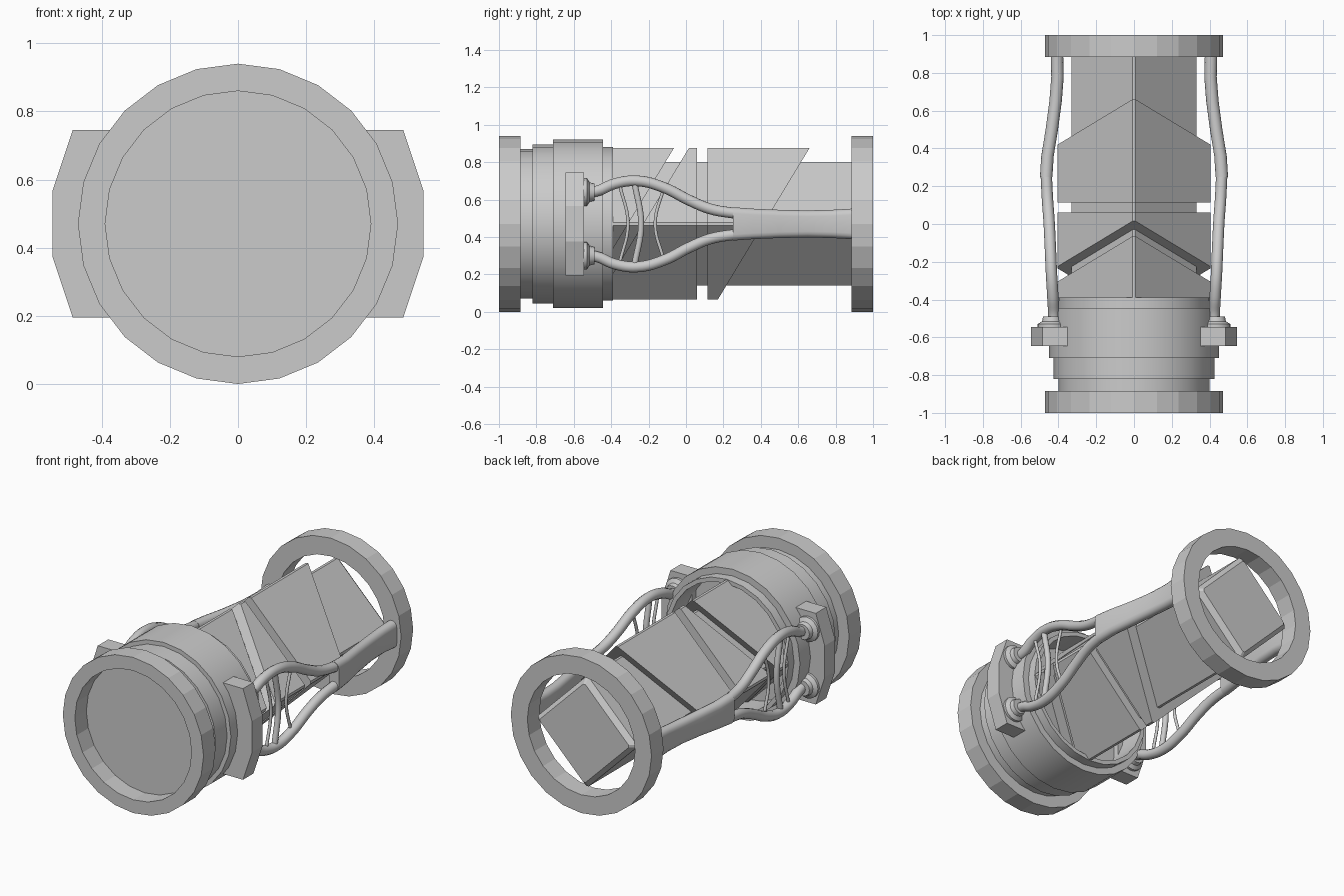
import bpy, bmesh
from math import sin, cos, pi

AXIS_Z = 0.47

cube = bpy.data.objects.get("Cube")
if cube:
    bpy.data.objects.remove(cube, do_unlink=True)


def loft(name, rings, closed=False, smooth=False):
    """Skin a list of equal-length point rings; cap the ends unless closed."""
    bm = bmesh.new()
    loops = [[bm.verts.new(p) for p in ring] for ring in rings]
    pairs = list(zip(loops, loops[1:]))
    if closed:
        pairs.append((loops[-1], loops[0]))
    else:
        bm.faces.new(loops[0])
        bm.faces.new(loops[-1])
    for a, b in pairs:
        n = len(a)
        for i in range(n):
            j = (i + 1) % n
            bm.faces.new((a[i], a[j], b[j], b[i]))
    bmesh.ops.recalc_face_normals(bm, faces=bm.faces)
    mesh = bpy.data.meshes.new(name)
    bm.to_mesh(mesh)
    bm.free()
    obj = bpy.data.objects.new(name, mesh)
    bpy.context.collection.objects.link(obj)
    if smooth:
        bpy.ops.object.select_all(action='DESELECT')
        obj.select_set(True)
        bpy.context.view_layer.objects.active = obj
        bpy.ops.object.shade_smooth_by_angle(angle=pi / 6)
    return obj


def lathe(name, profile, x=0, z=AXIS_Z, sides=24, **kw):
    """Turn a (radius, y) profile around an axis parallel to y."""
    turn = [2 * pi * i / sides for i in range(sides)]
    return loft(name, [[(x + r * sin(a), y, z + r * cos(a)) for a in turn]
                       for r, y in profile], **kw)


def diamond(r, y_at, chamfer=0.008):
    """Square section standing on its corner; y_at(height) gives a slanted end."""
    c, t = chamfer, r - chamfer
    pts = [(c, r), (r, c), (r, -c), (c, -r), (-c, -r), (-r, -c), (-r, c), (-c, r)]
    return [(x, y_at(h), AXIS_Z + h) for x, h in pts]


def flat(y):
    return lambda h: y


def slant(y):
    return lambda h: y + 0.605 * h


def tube(name, points, radius):
    """Round cable through the points."""
    curve = bpy.data.curves.new(name, 'CURVE')
    curve.dimensions = '3D'
    curve.bevel_depth = radius
    curve.bevel_resolution = 3
    curve.resolution_u = 6
    curve.use_fill_caps = True
    spline = curve.splines.new('BEZIER')
    spline.bezier_points.add(len(points) - 1)
    for bp, p in zip(spline.bezier_points, points):
        bp.co = p
        bp.handle_left_type = bp.handle_right_type = 'AUTO'
    obj = bpy.data.objects.new(name, curve)
    bpy.context.collection.objects.link(obj)


# End flanges
def flange(name, y0, y1, inner):
    lathe(name, [(0.47, y0), (0.47, y1), (inner, y1), (inner, y0)], closed=True)


flange("front_flange", -1, -0.885, 0.39)
flange("back_flange", 0.885, 1, 0.36)

# Stepped drum with an open back
lathe("drum", [(0.40, -0.89), (0.40, -0.82), (0.425, -0.82), (0.425, -0.71),
               (0.45, -0.71), (0.45, -0.445), (0.41, -0.445), (0.41, -0.39),
               (0.385, -0.39), (0.385, -0.58)], smooth=True)

# Square core and the slant-cut blocks around it
loft("core", [diamond(0.33, flat(-0.6)), diamond(0.33, flat(0.94)),
              diamond(0.295, flat(0.97))])
loft("front_block", [diamond(0.405, flat(-0.57)), diamond(0.405, slant(-0.31))])
loft("middle_block", [diamond(0.405, slant(-0.23)), diamond(0.405, flat(0.06))])
loft("back_block", [diamond(0.405, flat(0.115)), diamond(0.405, slant(0.415))])

# Cable route as (x, y, height from axis)
route = [(0.425, -0.56, 0.17), (0.425, -0.48, 0.175), (0.43, -0.38, 0.215),
         (0.437, -0.26, 0.23), (0.443, -0.12, 0.195), (0.45, 0.02, 0.125),
         (0.458, 0.13, 0.08), (0.465, 0.27, 0.055)]
# Sleeve stations as (x, y, half height)
sleeve = [(0.465, 0.25, 0.09), (0.458, 0.36, 0.082), (0.435, 0.5, 0.076),
          (0.415, 0.65, 0.073), (0.405, 0.78, 0.076), (0.408, 0.9, 0.083)]
# Thin wires as (end y, middle y, end height, radius)
wires = [(-0.355, -0.31, 0.21, 0.009), (-0.275, -0.24, 0.22, 0.017),
         (-0.12, -0.165, 0.19, 0.009)]


def stadium(x, y, half, r=0.033):
    """Round-ended upright section."""
    ring = []
    for i in range(16):
        a = pi * (i % 8) / 7 + (pi if i > 7 else 0)
        mid = half - r if i < 8 else r - half
        ring.append((x + r * cos(a), y, AXIS_Z + mid + r * sin(a)))
    return ring


for side, s in (("left", 1), ("right", -1)):
    # Side bracket
    shape = [(0.34, 0.275), (0.485, 0.275), (0.545, 0.095),
             (0.545, -0.095), (0.485, -0.275), (0.34, -0.275)]
    loft(side + "_bracket", [[(s * x, y, AXIS_Z + h) for x, h in shape]
                             for y in (-0.645, -0.545)])
    # Sockets and cables
    for level, v in (("upper", 1), ("lower", -1)):
        lathe(f"{side}_{level}_socket",
              [(0.075, -0.56), (0.075, -0.53), (0.052, -0.515), (0.046, -0.49)],
              x=s * 0.435, z=AXIS_Z + v * 0.17, sides=16, smooth=True)
        tube(f"{side}_{level}_cable",
             [(s * x, y, AXIS_Z + v * h) for x, y, h in route], 0.03)
    # Sleeve joining both cables
    loft(side + "_sleeve", [stadium(s * x, y, h) for x, y, h in sleeve], smooth=True)
    # Wires bridging the cables
    for i, (ye, ym, h, r) in enumerate(wires):
        tube(f"{side}_wire_{i + 1}", [(s * 0.437, ye, AXIS_Z + h),
                                      (s * 0.437, ym, AXIS_Z),
                                      (s * 0.437, ye, AXIS_Z - h)], r)
